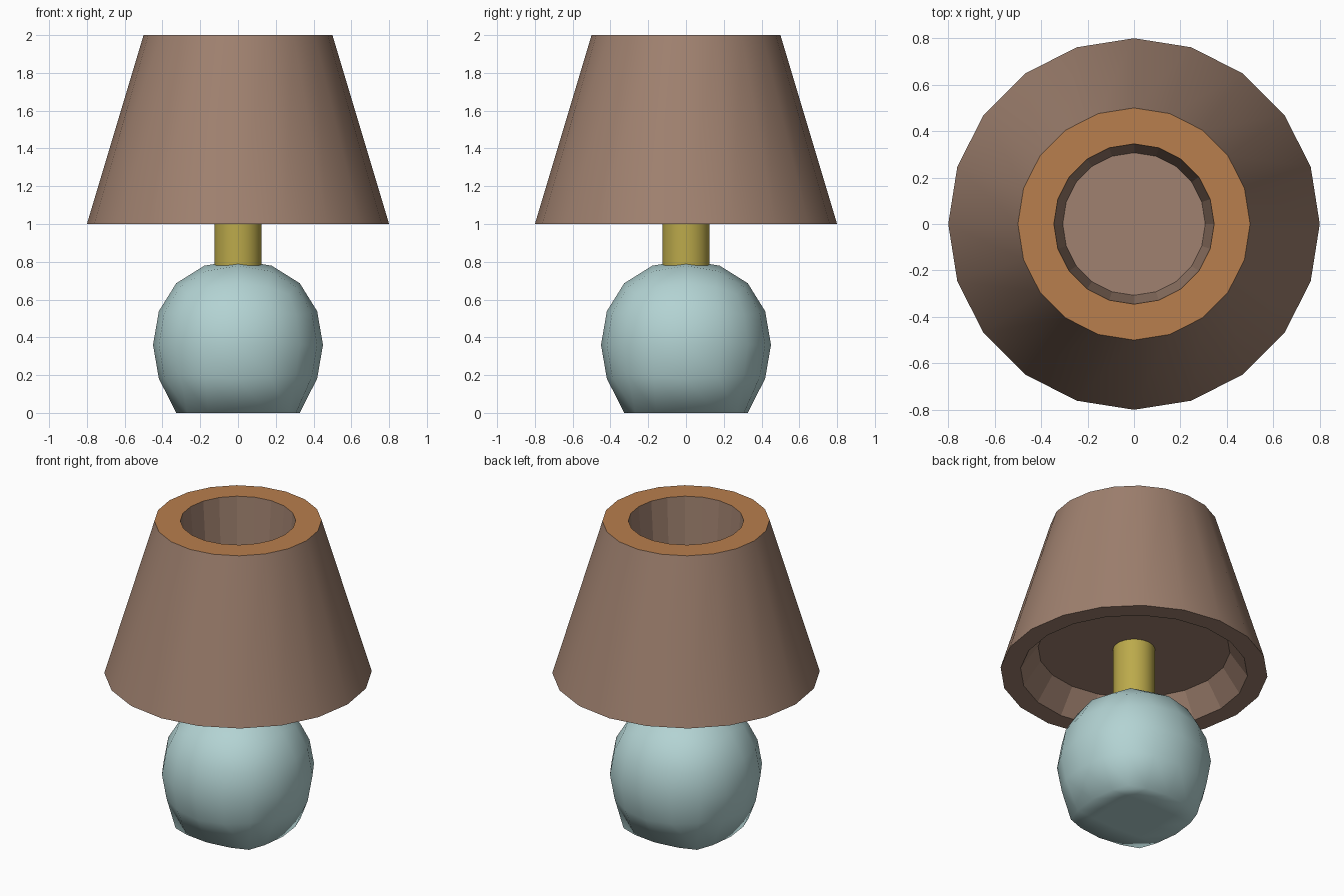
import bpy, bmesh, math

if "Cube" in bpy.data.objects:
    bpy.data.objects.remove(bpy.data.objects["Cube"])


def material(name, color):
    m = bpy.data.materials.new(name)
    m.diffuse_color = (*color, 1)
    m.use_nodes = True
    m.node_tree.nodes["Principled BSDF"].inputs["Base Color"].default_value = m.diffuse_color
    return m


shade_mat = material("shade_brown", (0.35, 0.22, 0.16))
rim_mat = material("rim_orange", (0.48, 0.21, 0.075))
base_mat = material("base_teal", (0.45, 0.65, 0.65))
stem_mat = material("stem_brass", (0.5, 0.4, 0.07))

# Base: subdivided cube rounded into a ball, underside pressed flat
bpy.ops.mesh.primitive_cube_add(size=1.072)
base = bpy.context.object
base.name = "lamp_base"
sub = base.modifiers.new("round", 'SUBSURF')
sub.levels = 2
bpy.ops.object.modifier_apply(modifier=sub.name)
for v in base.data.vertices:
    v.co.z += 0.36
    if v.co.z < 0.12:
        v.co.z = 0
bpy.ops.object.shade_smooth()
base.data.materials.append(base_mat)

# Stem: from inside the base up into the shade
bpy.ops.mesh.primitive_cylinder_add(vertices=32, radius=0.125, depth=0.5,
                                    location=(0, 0, 0.95))
stem = bpy.context.object
stem.name = "stem"
bpy.ops.object.shade_smooth_by_angle()
stem.data.materials.append(stem_mat)

# Shade: 20-sided cone with a recess in each end
SIDES = 20
profile = [(0.575, 1.155), (0.68, 1.0), (0.8, 1.0),
           (0.5, 2.0), (0.345, 2.0), (0.307, 1.5)]
OUTER, TOP_RIM = 2, 3
bm = bmesh.new()
rings = []
for r, z in profile:
    rings.append([bm.verts.new((r * math.cos(a), r * math.sin(a), z))
                  for a in (2 * math.pi * i / SIDES for i in range(SIDES))])
for k in range(len(rings) - 1):
    lo, hi = rings[k], rings[k + 1]
    for i in range(SIDES):
        j = (i + 1) % SIDES
        f = bm.faces.new((lo[i], lo[j], hi[j], hi[i]))
        f.smooth = k == OUTER
        f.material_index = int(k == TOP_RIM)
bm.faces.new(rings[0][::-1])
bm.faces.new(rings[-1])
for e in bm.edges:
    e.smooth = all(f.smooth for f in e.link_faces)
bmesh.ops.recalc_face_normals(bm, faces=bm.faces)
mesh = bpy.data.meshes.new("lampshade")
bm.to_mesh(mesh)
bm.free()
shade = bpy.data.objects.new("lampshade", mesh)
bpy.context.collection.objects.link(shade)
mesh.materials.append(shade_mat)
mesh.materials.append(rim_mat)
